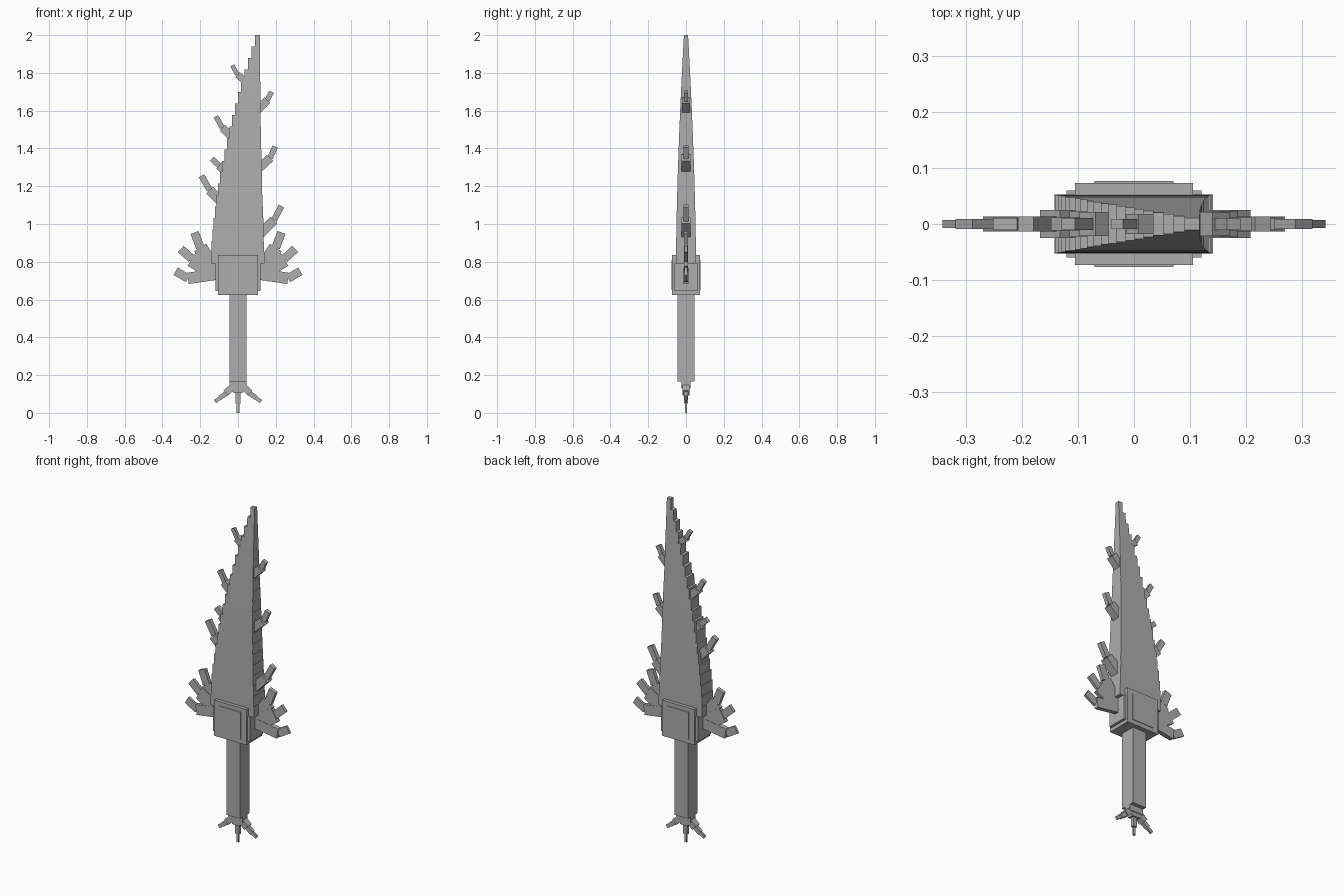
import bpy, bmesh, math
from mathutils import Vector, Matrix

cube = bpy.data.objects.get("Cube")
if cube:
    bpy.data.objects.remove(cube, do_unlink=True)

GREY = (0.42, 0.42, 0.42, 1)
mat = bpy.data.materials.new("stone_grey")
mat.use_nodes = True
mat.diffuse_color = GREY
mat.node_tree.nodes["Principled BSDF"].inputs["Base Color"].default_value = GREY


def finish(name, bm):
    bmesh.ops.recalc_face_normals(bm, faces=bm.faces)
    mesh = bpy.data.meshes.new(name)
    bm.to_mesh(mesh)
    bm.free()
    mesh.materials.append(mat)
    obj = bpy.data.objects.new(name, mesh)
    bpy.context.collection.objects.link(obj)
    return obj


def box(name, width, depth, z0, z1):
    """Upright box centred on the z axis."""
    bm = bmesh.new()
    m = Matrix.Translation((0, 0, (z0 + z1) / 2)) @ Matrix.Diagonal((width, depth, z1 - z0, 1))
    bmesh.ops.create_cube(bm, size=1, matrix=m)
    return finish(name, bm)


def bar(bm, a, b, width, depth):
    """Box running from a to b, both (x, z) in the plane of the blade."""
    a, b = Vector((a[0], 0, a[1])), Vector((b[0], 0, b[1]))
    d = b - a
    turn = Matrix.Rotation(math.atan2(d.x, d.z), 4, 'Y')
    m = Matrix.Translation((a + b) / 2) @ turn @ Matrix.Diagonal((width, depth, d.length, 1))
    bmesh.ops.create_cube(bm, size=1, matrix=m)


# Grip and layered guard
box("grip", 0.09, 0.09, 0.165, 0.63)
box("guard_block", 0.21, 0.146, 0.625, 0.835)
box("guard_side_plate", 0.24, 0.12, 0.645, 0.79)
box("guard_face_plate", 0.14, 0.153, 0.65, 0.81)

# Blade: layers that step in on one edge and thin evenly towards the tip
LAYERS, BASE, TOP = 20, 0.79, 2.0


def half_depth(t):
    return 0.011 + 0.042 * (1 - t ** 1.6)


bm = bmesh.new()
for i in range(LAYERS):
    t0, t1 = i / LAYERS, (i + 1) / LAYERS
    s = i / (LAYERS - 1)
    left, right = -0.142 + 0.232 * s ** 1.6, 0.117 + 0.024 * (1 - s) ** 2
    rings = []
    for t in (t0, t1):
        z, h = BASE + (TOP - BASE) * t, half_depth(t)
        rings.append([bm.verts.new(p) for p in
                      ((left, -h, z), (right, -h, z), (right, h, z), (left, h, z))])
    for k in range(4):
        n = (k + 1) % 4
        bm.faces.new((rings[0][k], rings[0][n], rings[1][n], rings[1][k]))
    bm.faces.new(rings[0])
    bm.faces.new(rings[1])
finish("blade", bm)

# Thorns on both edges: root, bend, tip and root thickness
THORNS = [
    ((0.10, 1.60), (0.155, 1.655), (0.178, 1.70), 0.042),
    ((0.10, 1.285), (0.17, 1.35), (0.197, 1.41), 0.046),
    ((0.10, 0.93), (0.19, 1.02), (0.23, 1.095), 0.05),
    ((0.04, 1.755), (-0.003, 1.79), (-0.03, 1.84), 0.036),
    ((-0.03, 1.46), (-0.083, 1.51), (-0.117, 1.57), 0.042),
    ((-0.06, 1.275), (-0.10, 1.31), (-0.138, 1.345), 0.046),
    ((-0.09, 1.12), (-0.15, 1.18), (-0.193, 1.255), 0.05),
]
for i, (root, bend, tip, size) in enumerate(THORNS):
    bm = bmesh.new()
    bar(bm, root, bend, size, size)
    bar(bm, bend, tip, size * 0.65, size * 0.52)
    finish(f"thorn_{i + 1}", bm)

# Fan wings: three fingers each, mirrored about the guard
FINGERS = [
    ((0.11, 0.735), (0.265, 0.712), (0.33, 0.75), 0.06),
    ((0.11, 0.735), (0.245, 0.815), (0.303, 0.868), 0.085),
    ((0.12, 0.75), (0.20, 0.875), (0.23, 0.955), 0.075),
]
for side, label in ((1, "left"), (-1, "right")):
    bm = bmesh.new()
    for i, (root, bend, tip, width) in enumerate(FINGERS):
        r, b, t = [(side * x, z) for x, z in (root, bend, tip)]
        bar(bm, r, b, width, 0.026 - 0.003 * i)
        bar(bm, b, t, 0.045, 0.014 + 0.004 * i)
    finish(f"{label}_wing", bm)

# Pommel with three claws
box("pommel", 0.09, 0.045, 0.13, 0.17)
bm = bmesh.new()
bar(bm, (0, 0.14), (0, 0.105), 0.05, 0.036)
bar(bm, (0, 0.11), (0, 0.05), 0.026, 0.02)
bar(bm, (0, 0.055), (0, 0), 0.014, 0.01)
finish("middle_claw", bm)
for side, label in ((1, "left"), (-1, "right")):
    bm = bmesh.new()
    bar(bm, (side * 0.02, 0.145), (side * 0.065, 0.105), 0.036, 0.036)
    bar(bm, (side * 0.05, 0.112), (side * 0.095, 0.08), 0.026, 0.02)
    bar(bm, (side * 0.09, 0.082), (side * 0.122, 0.06), 0.02, 0.012)
    finish(f"{label}_claw", bm)
